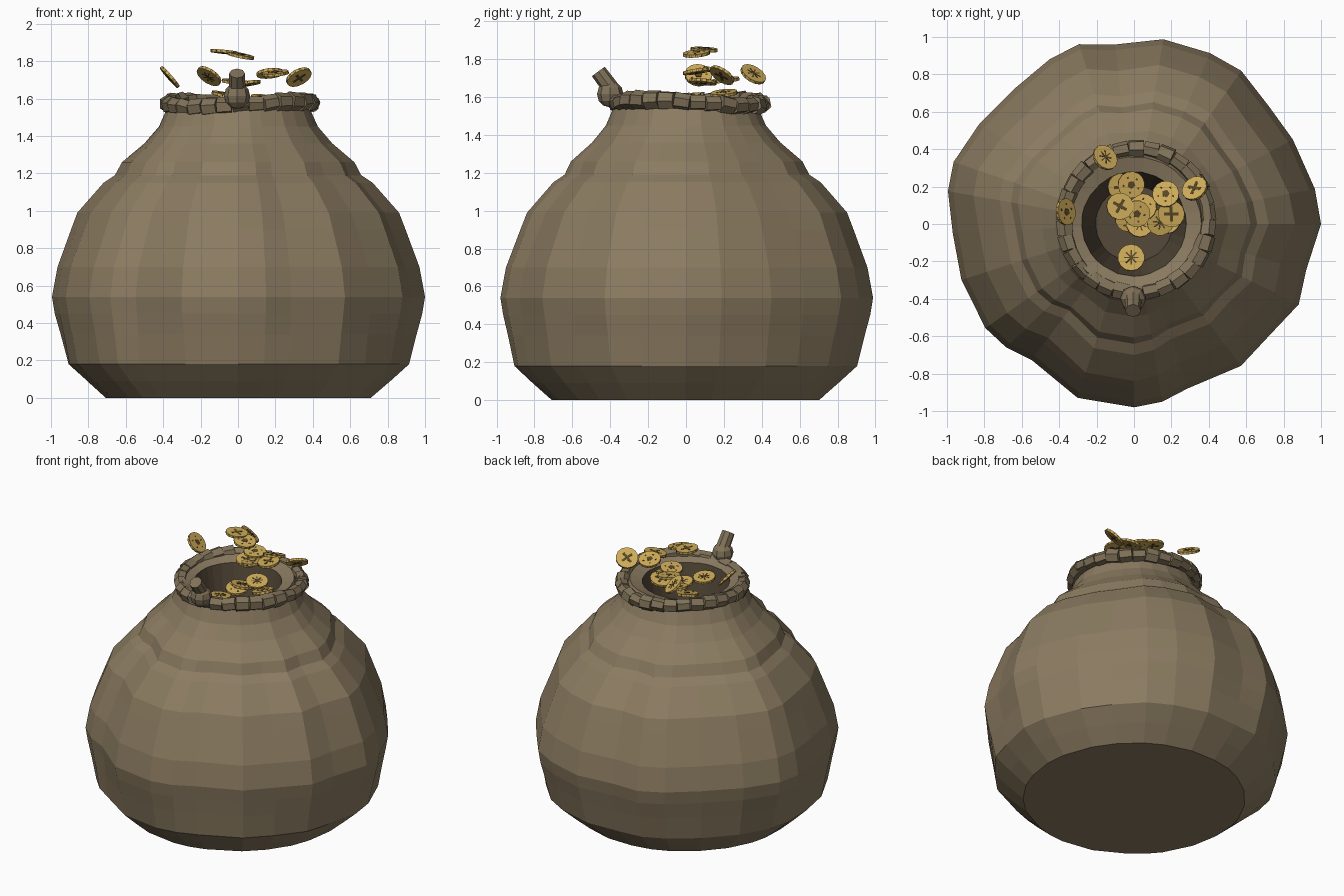
import bpy, bmesh, math, random
from mathutils import Vector, Matrix

if "Cube" in bpy.data.objects:
    bpy.data.objects.remove(bpy.data.objects["Cube"])

random.seed(4)


def material(name, rgb):
    m = bpy.data.materials.new(name)
    m.diffuse_color = (*rgb, 1)
    m.use_nodes = True
    m.node_tree.nodes["Principled BSDF"].inputs["Base Color"].default_value = m.diffuse_color
    return m


CLOTH = material("cloth", (0.26, 0.20, 0.12))
DARK = material("dark_lining", (0.09, 0.065, 0.04))
ROPE = material("rope_fibre", (0.22, 0.17, 0.10))
GOLD = material("gold", (0.62, 0.41, 0.10))
ENGRAVE = material("engraving", (0.10, 0.065, 0.02))


def finish(bm, name, *mats):
    bmesh.ops.recalc_face_normals(bm, faces=bm.faces)
    me = bpy.data.meshes.new(name)
    bm.to_mesh(me)
    bm.free()
    for m in mats:
        me.materials.append(m)
    ob = bpy.data.objects.new(name, me)
    bpy.context.collection.objects.link(ob)
    return ob


def aim(direction):
    return Vector(direction).to_track_quat('Z', 'Y').to_matrix().to_4x4()


def tube(bm, a, b, r1, r2, sides, spin=0.0):
    a, b = Vector(a), Vector(b)
    mat = Matrix.Translation((a + b) / 2) @ aim(b - a) @ Matrix.Rotation(spin, 4, 'Z')
    bmesh.ops.create_cone(bm, cap_ends=True, segments=sides, radius1=r1, radius2=r2,
                          depth=(b - a).length, matrix=mat)


# Sack: lathe profile (radius, height, fold strength), outside then down the mouth
PROFILE = [(.71, 0, .1), (.815, .09, .3), (.915, .18, .5), (.955, .34, .8), (.985, .45, 1),
           (1.0, .54, 1), (.97, .70, 1), (.885, .90, 1.2), (.85, .99, 1.3),
           (.71, 1.15, 1.4), (.65, 1.19, 1.4), (.615, 1.26, 1.2), (.50, 1.36, .9),
           (.425, 1.45, .5), (.39, 1.53, .2), (.36, 1.595, .1), (.28, 1.57, .1), (.205, 1.22, .1)]
# Fold outline seen from above: (angle in degrees, radius)
FOLDS = [(0, 1.0), (11, .985), (28, .962), (41, .957), (55, 1.0), (66, 1.0), (81, 1.0),
         (96, .965), (107, 1.005), (117, .99), (131, .965), (147, .985), (161, 1.02),
         (170, 1.01), (183, .97), (198, .97), (215, .97), (224, .95), (233, .91),
         (252, .977), (270, .98), (279, .962), (288, .925), (307, .95), (320, .937),
         (334, .98), (345, .953)]
N = len(FOLDS)

bm = bmesh.new()
rings = []
for r, z, k in PROFILE:
    ring = []
    for deg, f in FOLDS:
        a = math.radians(deg)
        rr = r * (1 + k * (f - (.99 if z > .85 else 1)))
        ring.append(bm.verts.new((rr * math.cos(a), rr * math.sin(a), z)))
    rings.append(ring)
for row, (lo, hi) in enumerate(zip(rings, rings[1:])):
    for i in range(N):
        f = bm.faces.new((lo[i], lo[(i + 1) % N], hi[(i + 1) % N], hi[i]))
        f.material_index = int(row == len(rings) - 2)
bm.faces.new(rings[0][::-1])
bm.faces.new(rings[-1]).material_index = 1
finish(bm, "sack", CLOTH, DARK)

# Rope: ring of short six-sided twists around the neck
bm = bmesh.new()
COUNT = 30


def rope_point(t):
    a = math.tau * t / COUNT
    return Vector((.012 + .386 * math.cos(a), .02 + .386 * math.sin(a),
                   1.570 + .016 * math.sin(2 * a + 2.8)))


for i in range(COUNT):
    wobble = Vector((0, 0, random.uniform(-.006, .006)))
    r = random.uniform(.042, .052)
    tube(bm, rope_point(i) + wobble, rope_point(i + 1) - wobble, r, r * .93, 6,
         random.uniform(0, 1))
finish(bm, "rope", ROPE)

# Knot and loose rope end at the front
bm = bmesh.new()
bmesh.ops.create_uvsphere(bm, u_segments=8, v_segments=6, radius=.07,
                          matrix=Matrix.Translation((-.005, -.40, 1.615)))
tube(bm, (-.005, -.40, 1.65), (-.005, -.463, 1.735), .045, .042, 8)
finish(bm, "knot", ROPE)


# Coins: thin discs with a simple engraved mark on both faces
def bar(bm, length, width, angle, offset, z):
    m = (Matrix.Rotation(angle, 4, 'Z') @ Matrix.Translation((offset, 0, z))
         @ Matrix.Diagonal((length, width, .002, 1)))
    bmesh.ops.create_cube(bm, size=1, matrix=m)


def coin_mesh(mark):
    bm = bmesh.new()
    bmesh.ops.create_cone(bm, cap_ends=True, segments=14, radius1=.072, radius2=.072, depth=.016)
    disc = set(bm.faces)
    for z in (.0085, -.0085):
        if mark == "cross":
            for k in range(2):
                bar(bm, .08, .016, .6 + k * math.pi / 2, 0, z)
        elif mark == "burst":
            for k in range(4):
                bar(bm, .078, .007, k * math.pi / 4, 0, z)
        else:
            bmesh.ops.create_cone(bm, cap_ends=True, segments=5, radius1=.022, radius2=.022,
                                  depth=.002, matrix=Matrix.Translation((0, 0, z)))
            for k in range(5):
                bar(bm, .01, .01, k * math.tau / 5, .042, z)
    # Notches around the rim
    for k in range(14):
        a = math.tau * (k + .5) / 14
        m = (Matrix.Rotation(a, 4, 'Z') @ Matrix.Translation((.070, 0, 0))
             @ Matrix.Diagonal((.003, .012, .012, 1)))
        bmesh.ops.create_cube(bm, size=1, matrix=m)
    for f in bm.faces:
        f.material_index = 0 if f in disc else 1
    return bm


COINS = [("burst", (-.155, .355, 1.72), (.5, .45, .75)),
         ("star", (-.365, .065, 1.715), (.74, .08, .65)),
         ("cross", (.325, .19, 1.715), (-.4, .5, .75)),
         ("star", (-.015, .21, 1.69), (.1, -.1, 1)),
         ("cross", (-.075, .095, 1.85), (.1, .05, 1)),
         ("star", (.015, .055, 1.83), (.2, -.1, 1)),
         ("star", (.17, .16, 1.735), (-.1, .3, 1)),
         ("cross", (.20, .055, 1.735), (-.1, -.15, 1)),
         ("burst", (.14, .01, 1.60), (.15, -.2, 1)),
         ("burst", (-.015, -.18, 1.53), (0, .15, 1)),
         ("cross", (-.07, .20, 1.62), (.2, -.1, 1)),
         ("star", (.05, .09, 1.68), (-.15, .1, 1)),
         ("burst", (.03, .0, 1.55), (.1, .2, 1)),
         ("cross", (.18, .02, 1.54), (-.3, .1, 1)),
         ("star", (-.03, .03, 1.50), (.1, -.2, 1))]
for i, (mark, pos, normal) in enumerate(COINS):
    coin = finish(coin_mesh(mark), f"coin_{i + 1}", GOLD, ENGRAVE)
    coin.matrix_world = Matrix.Translation(pos) @ aim(normal)
